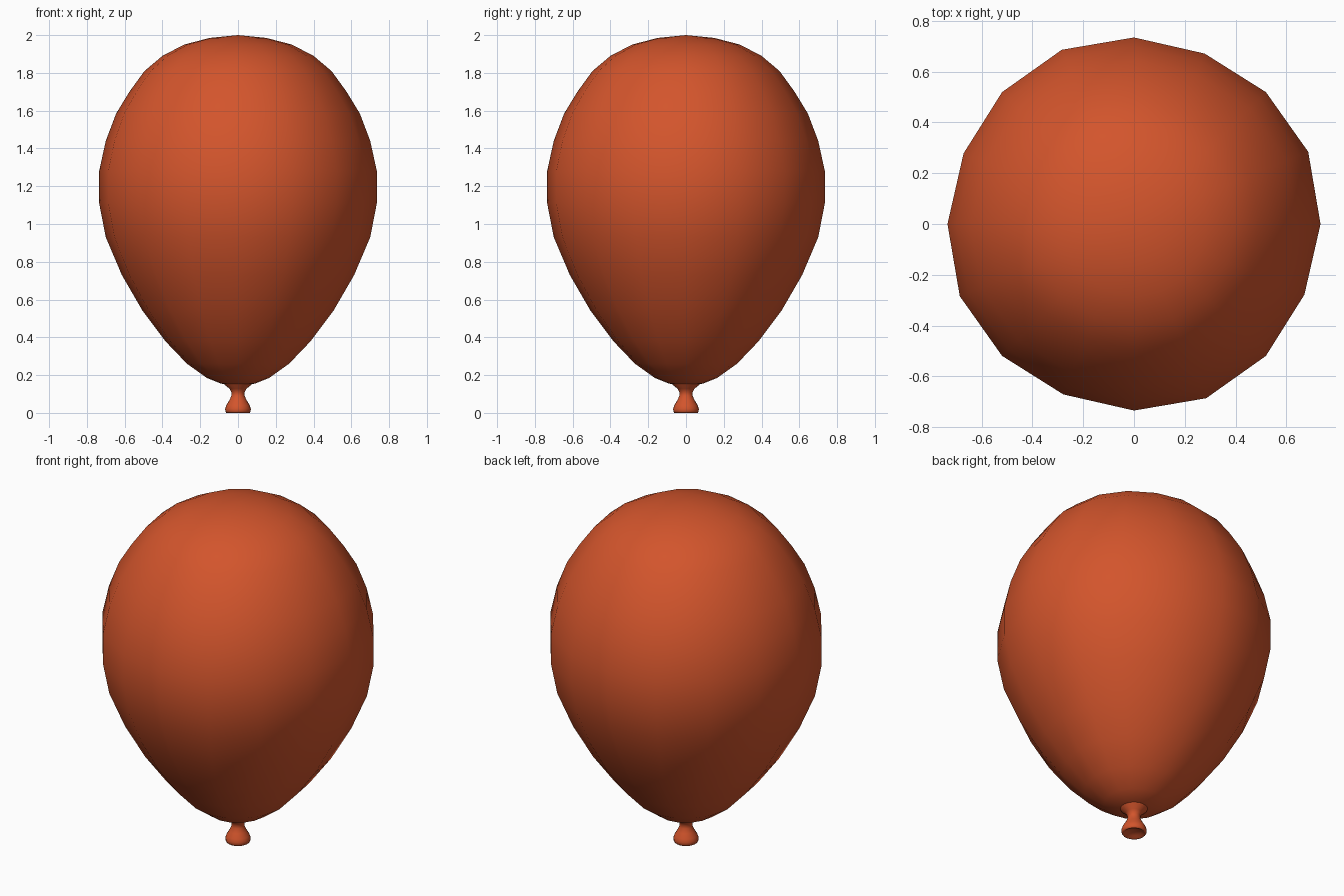
import bpy, bmesh
from math import sin, cos, pi

if "Cube" in bpy.data.objects:
    bpy.data.objects.remove(bpy.data.objects["Cube"])

mat = bpy.data.materials.new("orange_rubber")
mat.diffuse_color = (0.65, 0.09, 0.025, 1)
mat.use_nodes = True
mat.node_tree.nodes["Principled BSDF"].inputs["Base Color"].default_value = mat.diffuse_color


def lathe(name, profile, sides, ripple=0.0):
    """Spin (radius, z) points around z; radius 0 makes a pole."""
    bm = bmesh.new()
    rings = []
    for r, z in profile:
        if r == 0:
            rings.append([bm.verts.new((0, 0, z))] * sides)
            continue
        ring = []
        for i in range(sides):
            a = 2 * pi * i / sides
            q = r * (1 + ripple * sin(4 * a))
            ring.append(bm.verts.new((q * cos(a), q * sin(a), z)))
        rings.append(ring)
    for lo, hi in zip(rings, rings[1:]):
        for i in range(sides):
            j = (i + 1) % sides
            quad = (lo[i], lo[j], hi[j], hi[i])
            bm.faces.new(list(dict.fromkeys(quad)))
    bmesh.ops.recalc_face_normals(bm, faces=bm.faces)
    for f in bm.faces:
        f.smooth = True
    me = bpy.data.meshes.new(name)
    bm.to_mesh(me)
    bm.free()
    me.materials.append(mat)
    ob = bpy.data.objects.new(name, me)
    bpy.context.collection.objects.link(ob)
    return ob


# Inflated body: 16 sides with a very slight unevenness
lathe("balloon_body", [
    (0, 0.145), (0.09, 0.155), (0.165, 0.185), (0.27, 0.26), (0.385, 0.38),
    (0.505, 0.54), (0.615, 0.73), (0.70, 0.93), (0.735, 1.11), (0.735, 1.28),
    (0.70, 1.44), (0.645, 1.585), (0.575, 1.70), (0.495, 1.81), (0.40, 1.89),
    (0.285, 1.95), (0.15, 1.985), (0, 2.0)], 16, 0.011)

# Tied neck flaring to a rolled lip with a shallow opening
lathe("balloon_knot", [
    (0, 0.02), (0.04, 0.012), (0.056, 0.002), (0.062, 0.0), (0.067, 0.008),
    (0.068, 0.022), (0.062, 0.04), (0.047, 0.065), (0.035, 0.09),
    (0.034, 0.108), (0.045, 0.128), (0.07, 0.148), (0.08, 0.165),
    (0, 0.18)], 20)
